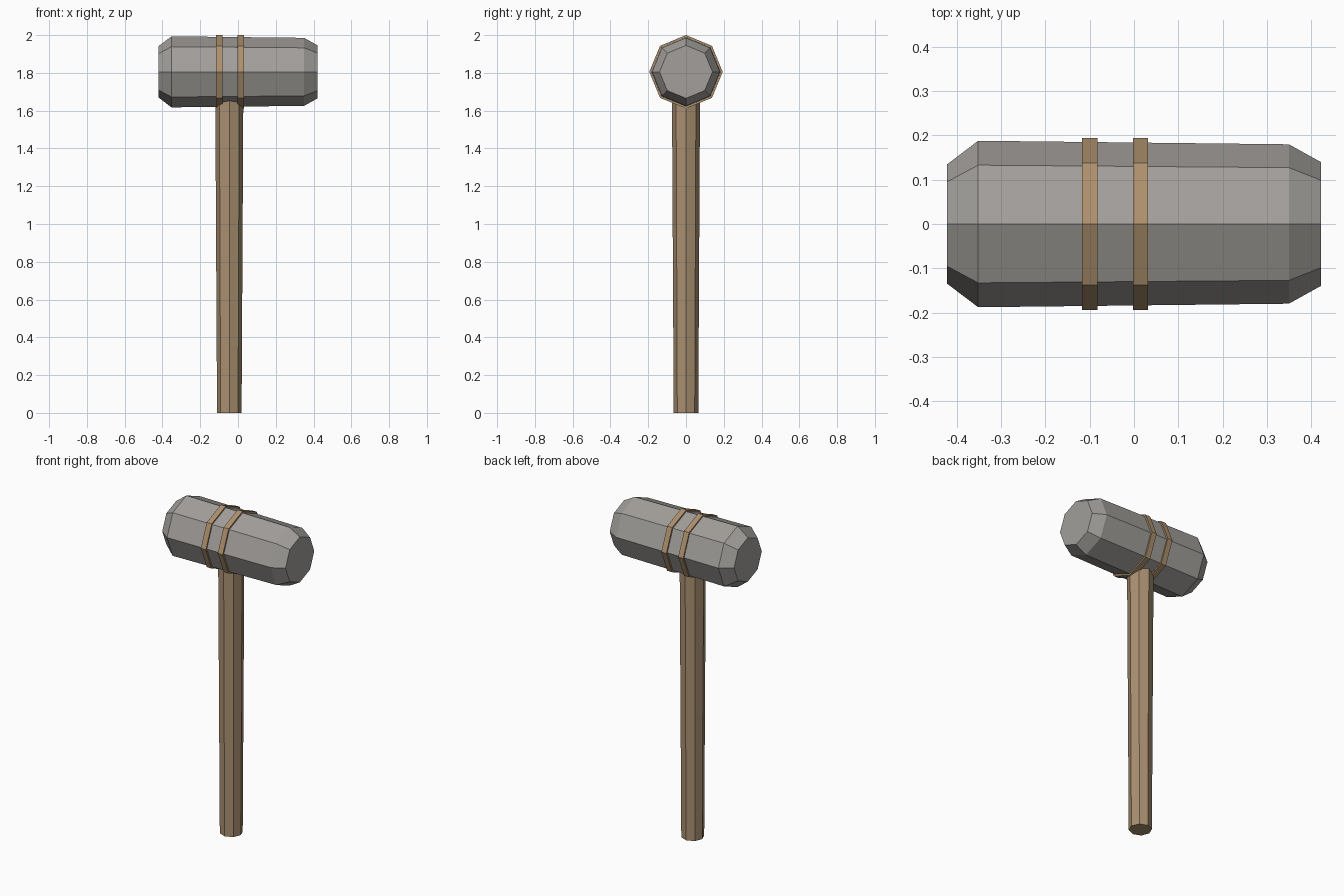
import bpy
import bmesh
import math
from mathutils import Matrix

if "Cube" in bpy.data.objects:
    bpy.data.objects.remove(bpy.data.objects["Cube"], do_unlink=True)

SIDES = 8
HEAD_Z = 1.8055
GRIP_X = -0.046


def make_material(name, color):
    mat = bpy.data.materials.new(name)
    mat.use_nodes = True
    mat.diffuse_color = (*color, 1)
    mat.node_tree.nodes["Principled BSDF"].inputs["Base Color"].default_value = (*color, 1)
    return mat


def lathe(name, profile, mat, matrix):
    """Closed octagonal solid from (distance along z, radius) pairs."""
    bm = bmesh.new()
    rings = []
    for d, r in profile:
        angles = [math.tau * i / SIDES for i in range(SIDES)]
        rings.append([bm.verts.new((r * math.cos(a), r * math.sin(a), d)) for a in angles])
    for low, high in zip(rings, rings[1:]):
        for i in range(SIDES):
            j = (i + 1) % SIDES
            bm.faces.new((low[i], low[j], high[j], high[i]))
    bm.faces.new(rings[0][::-1])
    bm.faces.new(rings[-1])
    bm.transform(matrix)
    bmesh.ops.recalc_face_normals(bm, faces=bm.faces)
    mesh = bpy.data.meshes.new(name)
    bm.to_mesh(mesh)
    bm.free()
    mesh.materials.append(mat)
    obj = bpy.data.objects.new(name, mesh)
    bpy.context.collection.objects.link(obj)
    return obj


stone = make_material("grey stone", (0.36, 0.345, 0.325))
wood = make_material("brown wood", (0.40, 0.28, 0.165))
leather = make_material("tan binding", (0.42, 0.28, 0.155))

along_x = Matrix.Translation((0, 0, HEAD_Z)) @ Matrix.Rotation(math.pi / 2, 4, "Y")

# Head with chamfered ends, slightly thinner towards +x
lathe("hammer_head", [(-0.422, 0.135), (-0.352, 0.188), (0.35, 0.18), (0.422, 0.14)],
      stone, along_x)

# Two bindings around the head
for label, x in (("right", -0.1), ("left", 0.015)):
    lathe(f"{label}_binding", [(x - 0.017, 0.1945), (x + 0.017, 0.1945)], leather, along_x)

# Tapered handle running up into the head
lathe("handle", [(0, 0.065), (HEAD_Z, 0.075)], wood, Matrix.Translation((GRIP_X, 0, 0)))
